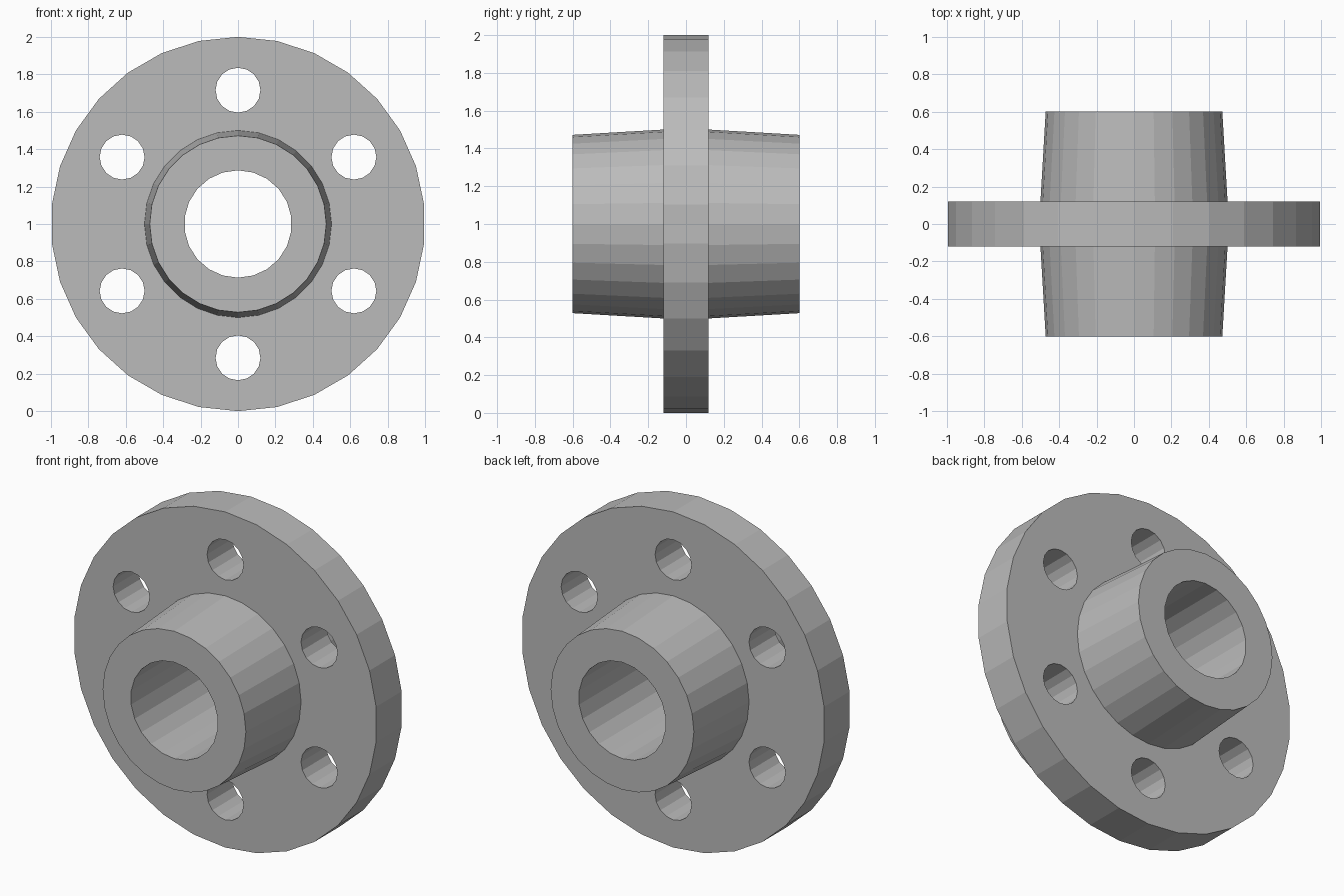
import bpy, math
from math import sin, cos, pi
from mathutils import Vector

default = bpy.data.objects.get("Cube")
if default:
    bpy.data.objects.remove(default)

CENTRE_Z = 1.0
BOLT_CIRCLE = 0.715

steel = bpy.data.materials.new("grey steel")
steel.use_nodes = True
grey = (0.5, 0.5, 0.5, 1)
steel.diffuse_color = grey
steel.node_tree.nodes["Principled BSDF"].inputs["Base Color"].default_value = grey


def ring(radius, y, sides):
    """Circle of points around the y axis, starting at the top."""
    return [Vector((radius * sin(2 * pi * i / sides), y,
                    radius * cos(2 * pi * i / sides))) for i in range(sides)]


def lathe(name, profile, sides, x=0, z=CENTRE_Z):
    """Solid of revolution about y, closed with flat end caps."""
    verts = [p for y, r in profile for p in ring(r, y, sides)]
    faces = []
    for k in range(len(profile) - 1):
        for i in range(sides):
            j = (i + 1) % sides
            a, b = k * sides, (k + 1) * sides
            faces.append((a + i, a + j, b + j, b + i))
    faces.append(tuple(reversed(range(sides))))
    faces.append(tuple(range(len(verts) - sides, len(verts))))
    mesh = bpy.data.meshes.new(name)
    mesh.from_pydata(verts, [], faces)
    mesh.materials.append(steel)
    obj = bpy.data.objects.new(name, mesh)
    obj.location = (x, 0, z)
    bpy.context.collection.objects.link(obj)
    return obj


def combine(target, tool, operation):
    """Apply an exact boolean and discard the tool object."""
    mod = target.modifiers.new(operation.lower(), 'BOOLEAN')
    mod.operation, mod.solver, mod.object = operation, 'EXACT', tool
    bpy.context.view_layer.objects.active = target
    bpy.ops.object.modifier_apply(modifier=mod.name)
    bpy.data.objects.remove(tool)


# Disc and double-tapered hub joined into one solid
flange = lathe("hub_flange", [(-0.12, 1.0), (0.12, 1.0)], 30)
hub = lathe("hub", [(-0.6, 0.472), (-0.12, 0.5), (0.12, 0.5), (0.6, 0.472)], 28)
combine(flange, hub, 'UNION')

# Shaft bore
bore = lathe("bore_cutter", [(-0.8, 0.287), (0.8, 0.287)], 22)
combine(flange, bore, 'DIFFERENCE')

# Six bolt holes
for n in range(6):
    a = n * pi / 3
    hole = lathe("bolt_hole_cutter", [(-0.3, 0.12), (0.3, 0.12)], 16,
                 BOLT_CIRCLE * sin(a), CENTRE_Z + BOLT_CIRCLE * cos(a))
    combine(flange, hole, 'DIFFERENCE')
